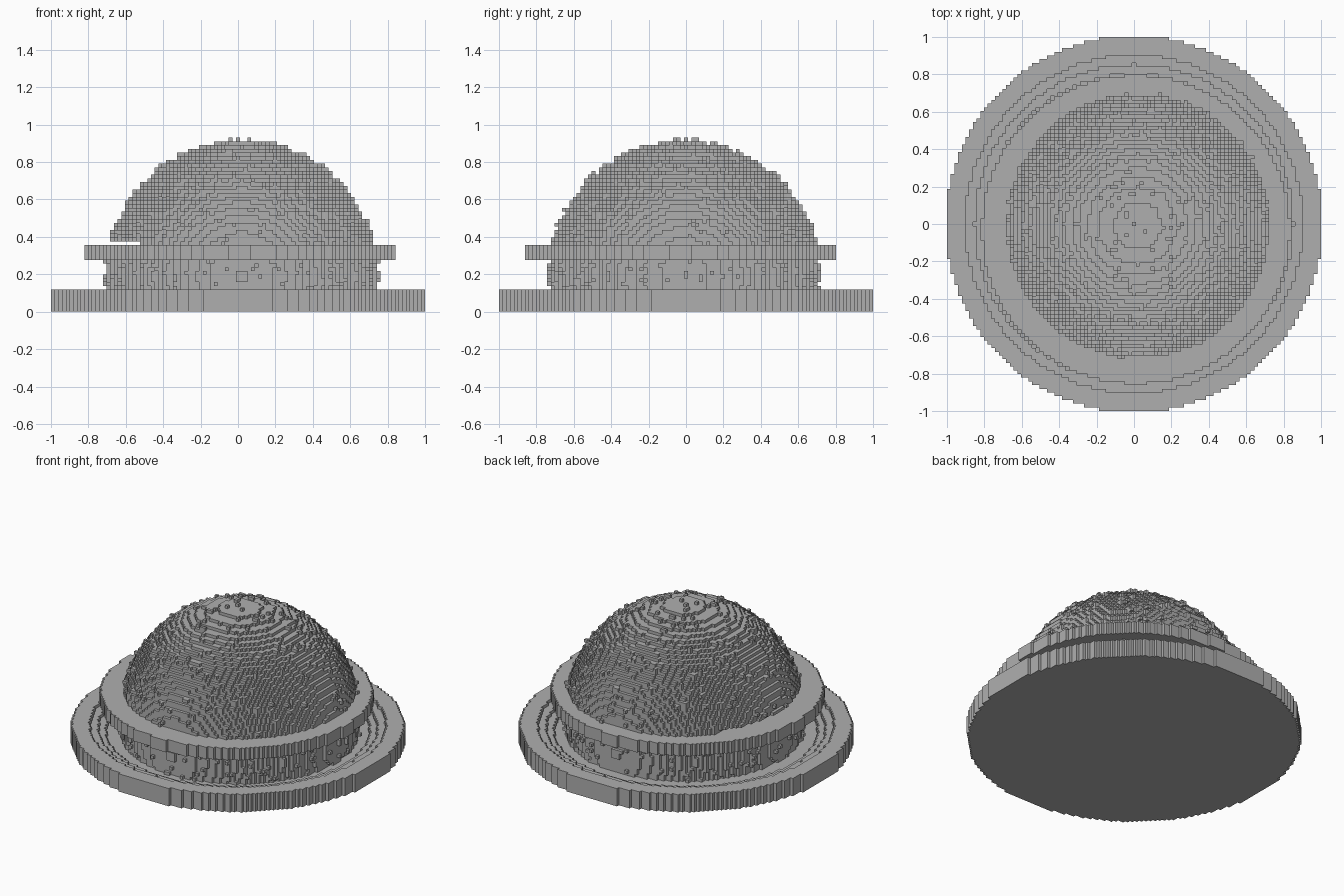
import bpy
import bmesh
import random
from math import hypot, sqrt

random.seed(4)
CELL = 2 / 101          # edge length of one block
EXTENT = range(-50, 51)

old = bpy.data.objects.get("Cube")
if old:
    bpy.data.objects.remove(old, do_unlink=True)

grey = bpy.data.materials.new("stone grey")
grey.use_nodes = True
colour = (0.43, 0.43, 0.43, 1)
grey.diffuse_color = colour
grey.node_tree.nodes["Principled BSDF"].inputs["Base Color"].default_value = colour


def disc(layer, outer, inner=-1, cx=0, cy=0):
    """Blocks of one flat layer between two radii."""
    return {(x, y, layer) for x in EXTENT for y in EXTENT
            if inner < hypot(x - cx, y - cy) <= outer}


def build_blocks(name, cells):
    """Make a mesh from the outer faces of a set of blocks."""
    bm = bmesh.new()
    corners = {}

    def vert(key):
        if key not in corners:
            x, y, z = key
            corners[key] = bm.verts.new(((x - 0.5) * CELL, (y - 0.5) * CELL, z * CELL))
        return corners[key]

    for cell in sorted(cells):
        for axis in range(3):
            u, v = (axis + 1) % 3, (axis + 2) % 3
            for side in (0, 1):
                near = list(cell)
                near[axis] += 2 * side - 1
                if tuple(near) in cells:
                    continue
                loop = []
                for du, dv in ((0, 0), (1, 0), (1, 1), (0, 1)):
                    p = list(cell)
                    p[axis] += side
                    p[u] += du
                    p[v] += dv
                    loop.append(vert(tuple(p)))
                bm.faces.new(loop if side else loop[::-1])
    mesh = bpy.data.meshes.new(name)
    bm.to_mesh(mesh)
    bm.free()
    mesh.materials.append(grey)
    obj = bpy.data.objects.new(name, mesh)
    bpy.context.scene.collection.objects.link(obj)
    return obj


# Round base with a shallow stepped hollow
base = set()
for layer, hollow in enumerate((-1, -1, -1, 40.5, 43, 45.6)):
    base |= disc(layer, 50.9, hollow)

# Rough dome, a sphere with stray blocks on its skin
RADIUS, CENTRE = 36.55, 9
dome = set()
for layer in range(3, 48):
    height = layer - CENTRE
    for x in EXTENT:
        for y in EXTENT:
            d = sqrt((x - 1) ** 2 + (y + 0.5) ** 2 + height ** 2)
            stray = d <= RADIUS + 0.75 and random.random() < 0.07
            if d <= RADIUS or stray:
                dome.add((x, y, layer))

# Slot in the dome just above the collar, on its right side
dome = {c for c in dome if not (c[2] == 18 and c[0] < -26)}

# Collar around the dome
collar = set()
for layer in range(14, 18):
    collar |= disc(layer, 41.6, 33, 0.5, -1.5)

build_blocks("base", base)
build_blocks("dome", dome - base)
build_blocks("collar", collar - dome)
